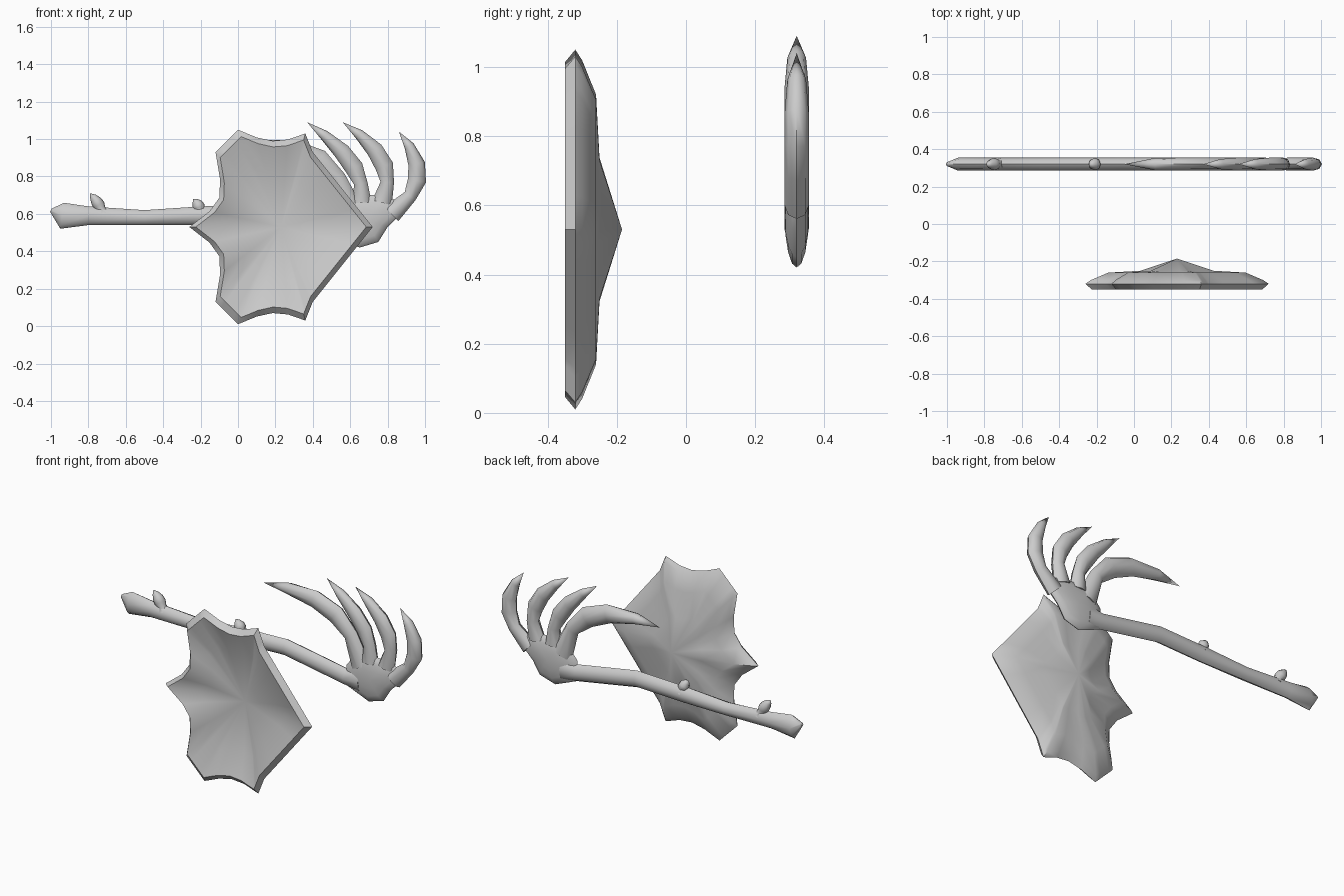
import bpy
import bmesh
import math
from mathutils import Vector

if "Cube" in bpy.data.objects:
    bpy.data.objects.remove(bpy.data.objects["Cube"])

# One plain grey for everything
grey = bpy.data.materials.new("plain_grey")
grey.use_nodes = True
colour = (0.6, 0.6, 0.6, 1)
grey.diffuse_color = colour
grey.node_tree.nodes["Principled BSDF"].inputs["Base Color"].default_value = colour

arm_y = 0.32
half_depth = 0.035


def finish_part(bm, name):
    """Turn the mesh data into a named, smooth shaded object."""
    bmesh.ops.remove_doubles(bm, verts=bm.verts, dist=0.001)
    bmesh.ops.recalc_face_normals(bm, faces=bm.faces)
    mesh = bpy.data.meshes.new(name)
    bm.to_mesh(mesh)
    bm.free()
    mesh.materials.append(grey)
    part = bpy.data.objects.new(name, mesh)
    bpy.context.collection.objects.link(part)
    bpy.ops.object.select_all(action='DESELECT')
    part.select_set(True)
    bpy.context.view_layer.objects.active = part
    bpy.ops.object.shade_smooth_by_angle(angle=math.radians(50))


def bridge_rings(bm, rings):
    for ring, following in zip(rings, rings[1:]):
        for index in range(len(ring)):
            bm.faces.new((ring[index - 1], ring[index],
                          following[index], following[index - 1]))


def build_shell(name, outline, centre, layers):
    """Closed shell: the outline shrunk towards its centre, at a depth for each layer."""
    bm = bmesh.new()
    rings = []
    for scale, depth in layers:
        points = [centre.lerp(point, scale) for point in outline]
        rings.append([bm.verts.new((p.x, depth, p.y)) for p in points])
    bridge_rings(bm, rings)
    finish_part(bm, name)


def build_limb(name, path, widths, sides=8):
    """Flattened tube that follows a path in the plane of the arm."""
    bm = bmesh.new()
    rings = []
    for index, (point, width) in enumerate(zip(path, widths)):
        before = path[max(index - 1, 0)]
        after = path[min(index + 1, len(path) - 1)]
        along = (after - before).normalized()
        across = Vector((-along.y, along.x))
        depth = min(half_depth, width)
        ring = []
        for side in range(sides):
            angle = math.tau * side / sides
            p = point + across * width * math.cos(angle)
            ring.append(bm.verts.new((p.x, arm_y + depth * math.sin(angle), p.y)))
        rings.append(ring)
    bridge_rings(bm, rings)
    bm.faces.new(rings[0])
    bm.faces.new(rings[-1])
    finish_part(bm, name)


def bend(start, control, end, t):
    """Point on a simple curve pulled towards the control point."""
    start, control, end = Vector(start), Vector(control), Vector(end)
    return start.lerp(control, t).lerp(control.lerp(end, t), t)


def build_claw(name, start, control, end, width):
    """Curved digit with a narrow root, a swollen knuckle and a sharp tip."""
    profile = [(0, 1.2), (0.25, 0.8), (0.45, 1.1), (0.65, 1), (0.85, 0.6), (1, 0)]
    path = [bend(start, control, end, t) for t, swell in profile]
    build_limb(name, path, [width * swell for t, swell in profile])


# Stretched hide: upper corners with the sag of the edge that follows, mirrored below
hide_centre = Vector((0.23, 0.53))
corners = [(0.72, 0, 0), (0.4, 0.4, 0), (0.36, 0.5, 0.05), (0, 0.52, 0),
           (-0.12, 0.4, 0.1), (-0.26, 0, 0)]
steps = 4
upper_edge = []
for (x, z, sag), (next_x, next_z, unused_sag) in zip(corners, corners[1:]):
    for step in range(steps):
        t = step / steps
        point = Vector((x, z)).lerp(Vector((next_x, next_z)), t)
        inward = (Vector((hide_centre.x, 0)) - point).normalized()
        upper_edge.append(point + inward * sag * 4 * t * (1 - t))
upper_edge.append(Vector(corners[-1][:2]))
lower_edge = [Vector((p.x, -p.y)) for p in reversed(upper_edge[1:-1])]
lift = Vector((0, hide_centre.y))
hide_outline = [point + lift for point in upper_edge + lower_edge]

# The hide is a dish, hollow at the front, with a beveled rim and a peaked back
hide_layers = [(0, -0.26), (0.6, -0.3), (0.93, -0.35), (1, -0.32),
               (0.94, -0.3), (0.75, -0.26), (0.4, -0.25), (0, -0.185)]
build_shell("stretched_hide", hide_outline, hide_centre, hide_layers)

# Palm, rounded alike on both sides
palm_outline = [(0.5, 0.6), (0.58, 0.7), (0.8, 0.7), (0.9, 0.63),
                (0.8, 0.53), (0.75, 0.45), (0.65, 0.42), (0.5, 0.48)]
angles = [math.pi * step / 8 for step in range(9)]
build_shell("palm", [Vector(corner) for corner in palm_outline], Vector((0.68, 0.57)),
            [(math.sin(angle), arm_y - half_depth * math.cos(angle)) for angle in angles])

# Forearm bone with a knobbed elbow end
forearm = [(-1, 0.62, 0.01), (-0.94, 0.59, 0.07), (-0.8, 0.59, 0.05), (-0.5, 0.58, 0.04),
           (-0.2, 0.59, 0.05), (0.1, 0.6, 0.05), (0.5, 0.53, 0.05), (0.6, 0.53, 0.07)]
build_limb("forearm", [Vector((x, z)) for x, z, width in forearm],
           [width for x, z, width in forearm])

# Bone spurs
build_claw("elbow_spur", (-0.72, 0.6), (-0.74, 0.65), (-0.79, 0.71), 0.03)
build_claw("upper_spur", (-0.2, 0.6), (-0.2, 0.64), (-0.24, 0.68), 0.03)

# Clawed digits
build_claw("thumb", (0.6, 0.62), (0.53, 1.02), (-0.05, 0.95), 0.055)
build_claw("first_finger", (0.66, 0.66), (0.7, 0.86), (0.37, 1.09), 0.045)
build_claw("middle_finger", (0.77, 0.66), (0.88, 0.88), (0.56, 1.09), 0.045)
build_claw("outer_finger", (0.82, 0.6), (1.08, 0.78), (0.86, 1.04), 0.045)
